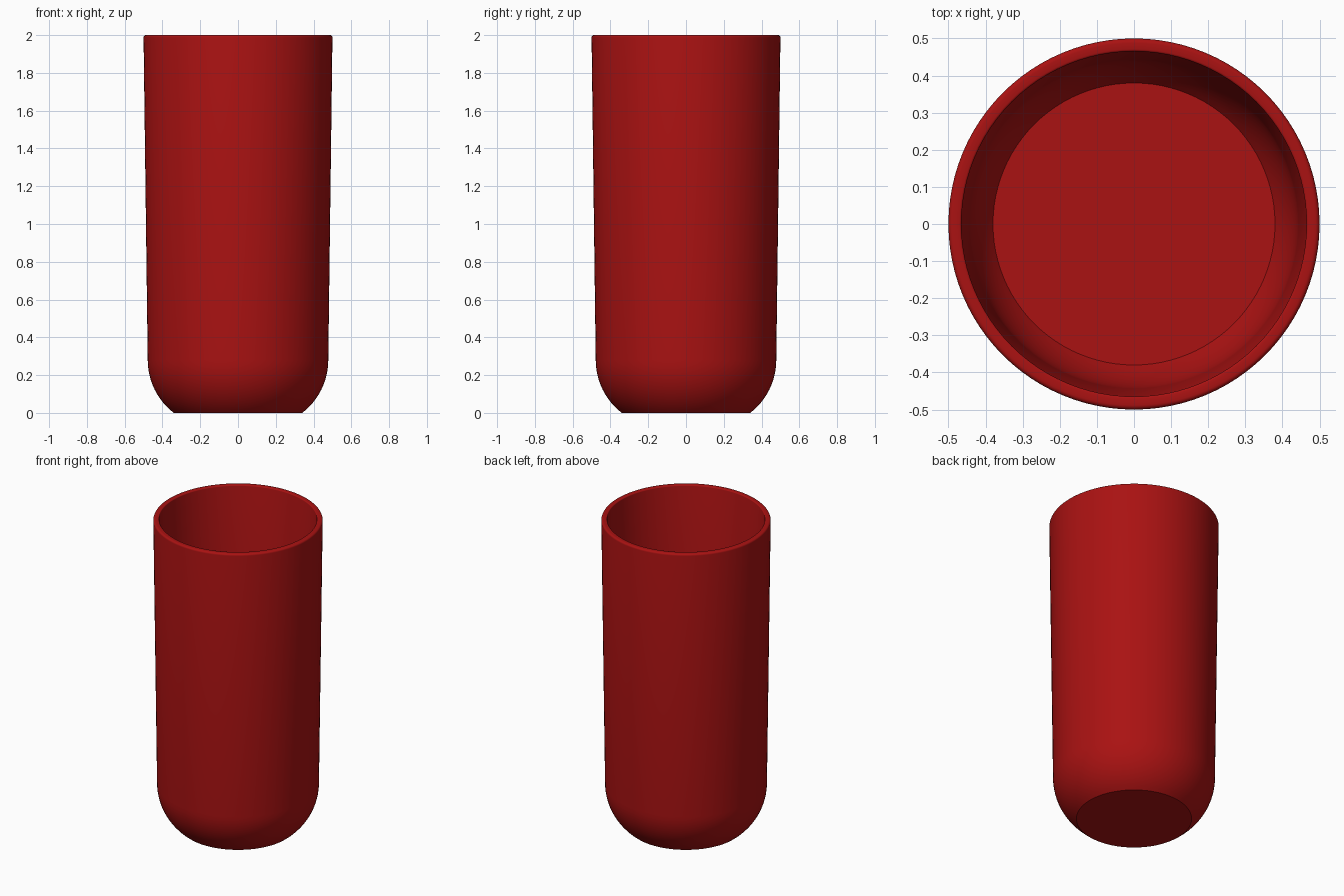
import bpy, bmesh, math
from mathutils import Vector

cube = bpy.data.objects.get("Cube")
if cube:
    bpy.data.objects.remove(cube)

red = bpy.data.materials.new("deep red")
red.use_nodes = True
red.diffuse_color = (0.40, 0.006, 0.006, 1)
red.node_tree.nodes["Principled BSDF"].inputs["Base Color"].default_value = red.diffuse_color


def arc(cx, cz, radius, start, end, steps):
    """Points (radius, height) along an arc, angles in degrees."""
    angles = [math.radians(start + (end - start) * i / steps) for i in range(steps + 1)]
    return [(cx + radius * math.cos(a), cz + radius * math.sin(a)) for a in angles]


def lathe(name, profile, segments, material):
    """Revolve a profile about the z axis into one smooth object."""
    bm = bmesh.new()
    verts = [bm.verts.new((r, 0, z)) for r, z in profile]
    edges = [bm.edges.new(pair) for pair in zip(verts, verts[1:])]
    bmesh.ops.spin(bm, geom=verts + edges, cent=Vector(), axis=(0, 0, 1),
                   angle=math.tau, steps=segments, use_merge=False)
    bmesh.ops.remove_doubles(bm, verts=bm.verts, dist=0.0001)
    bmesh.ops.recalc_face_normals(bm, faces=bm.faces)
    mesh = bpy.data.meshes.new(name)
    bm.to_mesh(mesh)
    bm.free()
    mesh.materials.append(material)
    obj = bpy.data.objects.new(name, mesh)
    bpy.context.collection.objects.link(obj)
    bpy.ops.object.select_all(action="DESELECT")
    obj.select_set(True)
    bpy.context.view_layer.objects.active = obj
    bpy.ops.object.shade_smooth_by_angle(angle=math.radians(35))
    return obj


# Wall thickness and the shared centre of the rounded lower corners
wall = 0.035
corner_x, corner_z, corner_r = 0.125, 0.28, 0.353
inner_r = corner_r - wall
floor_z = 0.09

# Angles at which the corner arcs meet the flat base and the flat inner floor
base_angle = -math.degrees(math.asin(corner_z / corner_r))
floor_angle = -math.degrees(math.asin((corner_z - floor_z) / inner_r))

profile = [(0, 0)]
profile += arc(corner_x, corner_z, corner_r, base_angle, 0, 12)     # outer corner
profile += arc(0.488, 1.988, 0.012, 0, 90, 5)                       # outer lip
profile += arc(0.471, 1.994, 0.006, 90, 180, 3)                     # inner lip
profile += arc(corner_x, corner_z, inner_r, 0, floor_angle, 10)     # inner corner
profile += [(0, floor_z)]

lathe("tumbler_cup", profile, 96, red)
